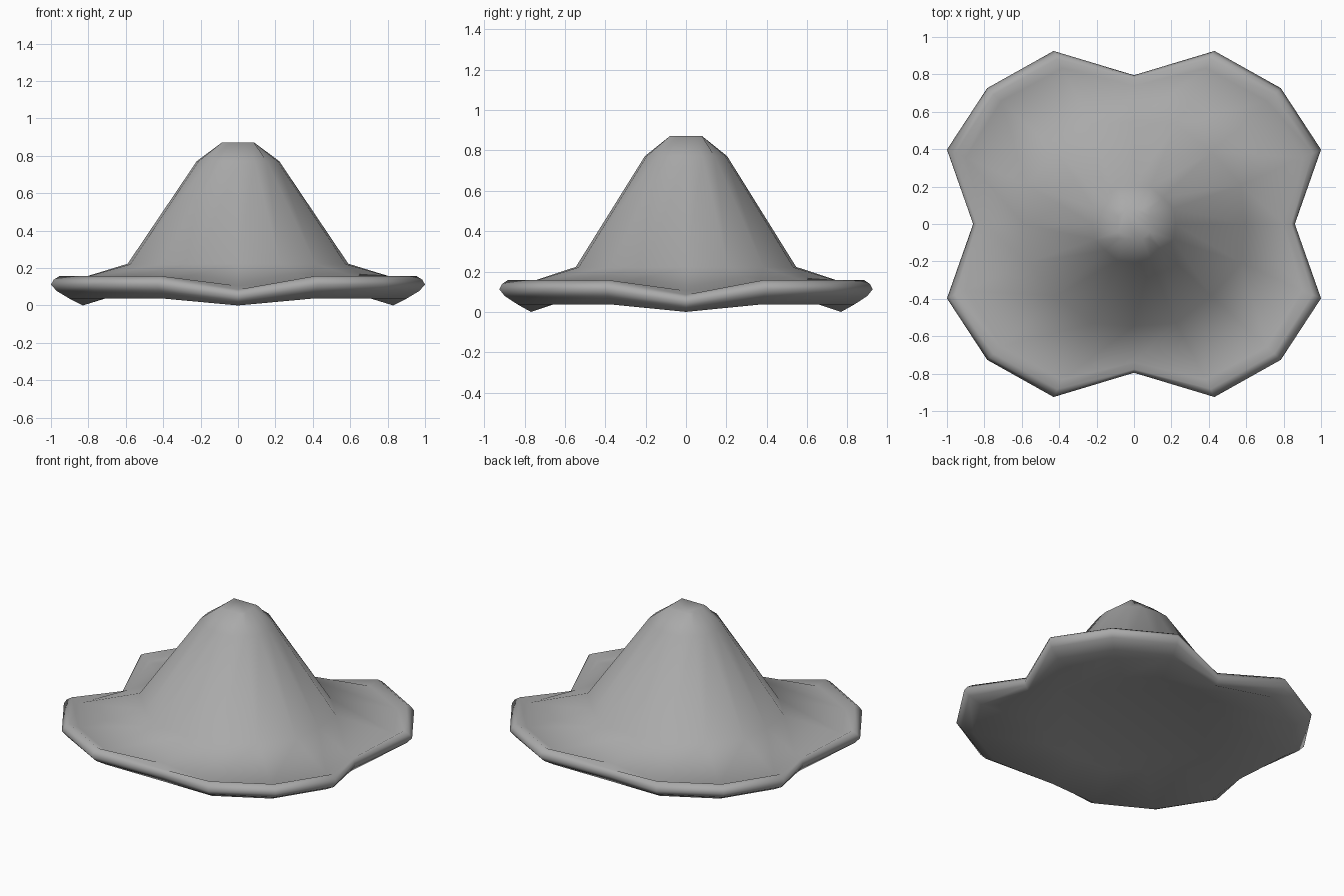
import bpy
import bmesh

cube = bpy.data.objects.get("Cube")
if cube:
    bpy.data.objects.remove(cube, do_unlink=True)

DEPTH = 0.925  # the body is slightly narrower front to back


def make_material(name, rgb):
    mat = bpy.data.materials.new(name)
    mat.use_nodes = True
    mat.diffuse_color = (*rgb, 1)
    mat.node_tree.nodes["Principled BSDF"].inputs["Base Color"].default_value = (*rgb, 1)
    return mat


def add_ring(bm, size, notch, shoulder, diagonal, z, notch_z):
    """Sixteen-sided ring: four quarter turns of notch, shoulder, corner, shoulder."""
    quarter = [(notch, 0, notch_z), (size, shoulder, z),
               (diagonal, diagonal, z), (shoulder, size, z)]
    verts = []
    for turn in range(4):
        for x, y, height in quarter:
            for _ in range(turn):
                x, y = -y, x
            verts.append(bm.verts.new((x, y * DEPTH, height)))
    return verts


# Rings from the underside, around the rolled rim, up to the crown
# (size, notch, shoulder, diagonal, z, notch_z)
RINGS = [
    (0.57, 0.59, 0.22, 0.41, 0.08, 0.08),       # recessed underside
    (0.90, 0.83, 0.39, 0.71, 0.036, 0.0),       # lower rim
    (0.97, 0.85, 0.415, 0.765, 0.078, 0.025),
    (1.00, 0.86, 0.43, 0.785, 0.112, 0.045),    # outer edge
    (0.985, 0.853, 0.42, 0.772, 0.138, 0.07),
    (0.955, 0.84, 0.41, 0.75, 0.157, 0.085),    # upper rim
    (0.90, 0.80, 0.385, 0.71, 0.128, 0.105),    # dip inside the rim
    (0.575, 0.59, 0.225, 0.415, 0.221, 0.223),  # foot of the cone
    (0.21, 0.22, 0.09, 0.153, 0.772, 0.772),    # crown
    (0.085, 0.085, 0.045, 0.085, 0.872, 0.872),  # tip
]

bm = bmesh.new()
rings = [add_ring(bm, *r) for r in RINGS]
for low, high in zip(rings, rings[1:]):
    for i in range(len(low)):
        j = (i + 1) % len(low)
        bm.faces.new((low[i], low[j], high[j], high[i]))
bm.faces.new(rings[-1])
bm.faces.new(rings[0][::-1])
bmesh.ops.recalc_face_normals(bm, faces=bm.faces)
for face in bm.faces:
    face.smooth = True

mesh = bpy.data.meshes.new("scalloped_cone")
bm.to_mesh(mesh)
bm.free()
mesh.materials.append(make_material("plain grey", (0.4, 0.4, 0.4)))
body = bpy.data.objects.new("scalloped_cone", mesh)
bpy.context.collection.objects.link(body)
